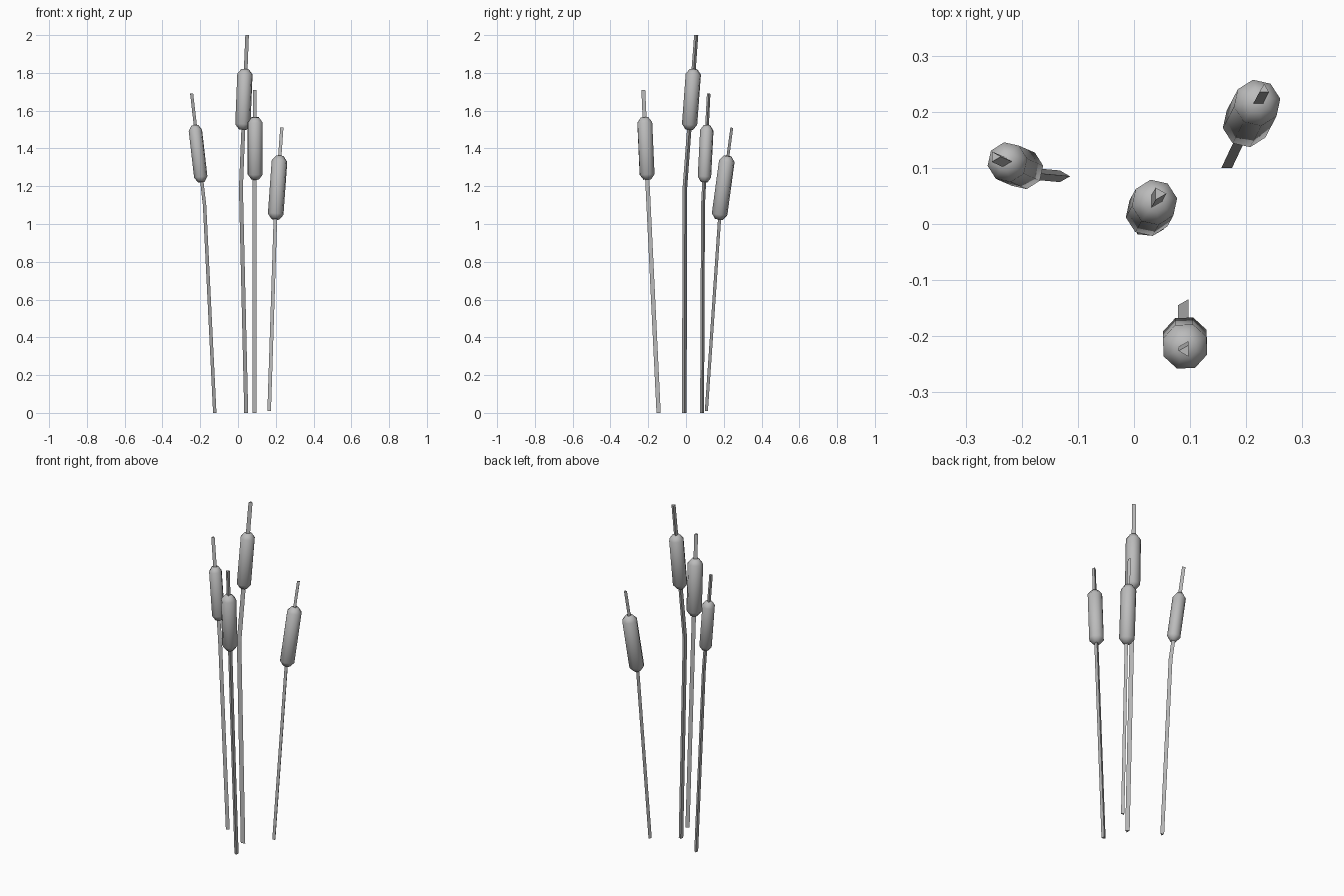
import bpy, bmesh, math
from mathutils import Vector

if "Cube" in bpy.data.objects:
    bpy.data.objects.remove(bpy.data.objects["Cube"])

grey = bpy.data.materials.new("plain grey")
grey.diffuse_color = (0.5, 0.5, 0.5, 1)
grey.use_nodes = True
grey.node_tree.nodes["Principled BSDF"].inputs["Base Color"].default_value = grey.diffuse_color


def loft(name, rings, sides, turn, smooth):
    """Skin a closed tube through (centre, radius, axis) rings."""
    bm = bmesh.new()
    loops = []
    for c, r, axis in rings:
        q = Vector((0, 0, 1)).rotation_difference(axis)
        loops.append([bm.verts.new(c + q @ Vector((
            r * math.cos(turn + math.tau * i / sides),
            r * math.sin(turn + math.tau * i / sides), 0)))
            for i in range(sides)])
    for a, b in zip(loops, loops[1:]):
        for i in range(sides):
            j = (i + 1) % sides
            bm.faces.new((a[i], a[j], b[j], b[i]))
    bm.faces.new(loops[0][::-1])
    bm.faces.new(loops[-1])
    for f in bm.faces:
        f.smooth = smooth
    me = bpy.data.meshes.new(name)
    bm.to_mesh(me)
    bm.free()
    me.materials.append(grey)
    ob = bpy.data.objects.new(name, me)
    bpy.context.collection.objects.link(ob)


def cattail(tag, base, bend, tip, z0, z1, r_head, r_stem, turn):
    base, bend, tip = Vector(base), Vector(bend), Vector(tip)
    up = Vector((0, 0, 1))
    lean = (tip - bend).normalized()
    # three-sided stem with one bend
    loft("stem_" + tag, [(base, r_stem, up),
                         (bend, r_stem, (lean + up).normalized()),
                         (tip, r_stem * 0.9, lean)], 3, math.radians(turn), False)
    # seed head threaded on the upper stem
    at = lambda z: bend + (tip - bend) * ((z - bend.z) / (tip.z - bend.z))
    h = 0.027
    loft("seed_head_" + tag, [(at(z0), r_head * 0.5, lean), (at(z0 + h), r_head, lean),
                              (at(z1 - h), r_head, lean), (at(z1), r_head * 0.5, lean)],
         8, math.radians(turn + 10), True)


cattail("left", (-0.126, 0.085, 0), (-0.18, 0.09, 1.10), (-0.248, 0.12, 1.69),
        1.222, 1.523, 0.036, 0.012, 0)
cattail("tall", (0.04, -0.009, 0), (0.012, -0.006, 1.19), (0.045, 0.054, 2.0),
        1.50, 1.82, 0.041, 0.014, 0)
cattail("front", (0.091, -0.145, 0), (0.091, -0.205, 1.24), (0.091, -0.226, 1.71),
        1.235, 1.565, 0.042, 0.013, 60)
cattail("right", (0.165, 0.105, 0.01), (0.198, 0.175, 1.03), (0.232, 0.24, 1.51),
        1.025, 1.36, 0.042, 0.011, 90)
